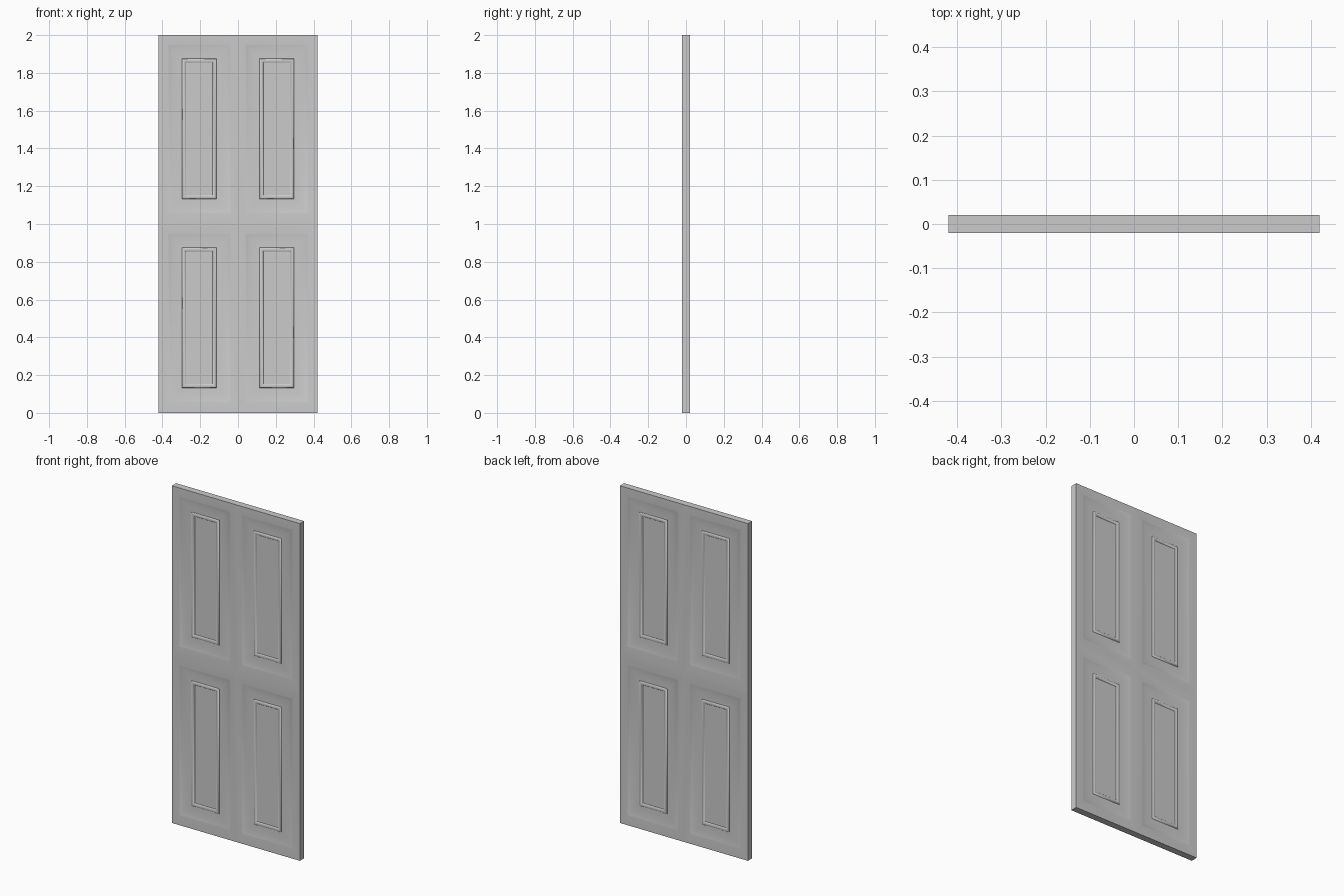
import bpy, bmesh
from math import radians

if "Cube" in bpy.data.objects:
    bpy.data.objects.remove(bpy.data.objects["Cube"])

W, H, T = 0.42, 2.0, 0.02          # half width, height, half thickness
CX, HX, HZ = 0.205, 0.091, 0.371   # panel centre and moulding half size

# Panel section: (distance outside the moulding edge, height from door centre)
PROFILE = [(0.077, 0.02), (0.068, 0.0178), (0.055, 0.0158), (0.038, 0.0142),
           (0.018, 0.0132), (0.0, 0.0128),                    # soft cove
           (-0.002, 0.0165), (-0.006, 0.0185), (-0.012, 0.0185),
           (-0.017, 0.0165), (-0.021, 0.0125)]                # rounded moulding

bm = bmesh.new()


def ring(x0, x1, z0, z1, y):
    return [bm.verts.new(p) for p in ((x0, y, z0), (x1, y, z0), (x1, y, z1), (x0, y, z1))]


def panel(side, sx, base):
    """One quarter of a door face: nested rectangles stepping inwards."""
    cx, cz = sx * CX, base + 0.504
    rings = [ring(min(0, sx * W), max(0, sx * W), base, base + H / 2, side * T)]
    for d, y in PROFILE:
        rings.append(ring(cx - HX - d, cx + HX + d, cz - HZ - d, cz + HZ + d, side * y))
    for a, b in zip(rings, rings[1:]):
        for i in range(4):
            j = (i + 1) % 4
            bm.faces.new((a[i], a[j], b[j], b[i]))
    bm.faces.new(rings[-1])


# Four panels on each face
for side in (-1, 1):
    for sx in (-1, 1):
        for base in (0, H / 2):
            panel(side, sx, base)
bmesh.ops.remove_doubles(bm, verts=bm.verts, dist=1e-5)

# Door edges join the two faces
bmesh.ops.bridge_loops(bm, edges=[e for e in bm.edges if e.is_boundary])
bmesh.ops.recalc_face_normals(bm, faces=bm.faces)

mesh = bpy.data.meshes.new("door_leaf")
bm.to_mesh(mesh)
bm.free()
door = bpy.data.objects.new("door_leaf", mesh)
bpy.context.collection.objects.link(door)
bpy.context.view_layer.objects.active = door
door.select_set(True)
bpy.ops.object.shade_smooth_by_angle(angle=radians(40))
